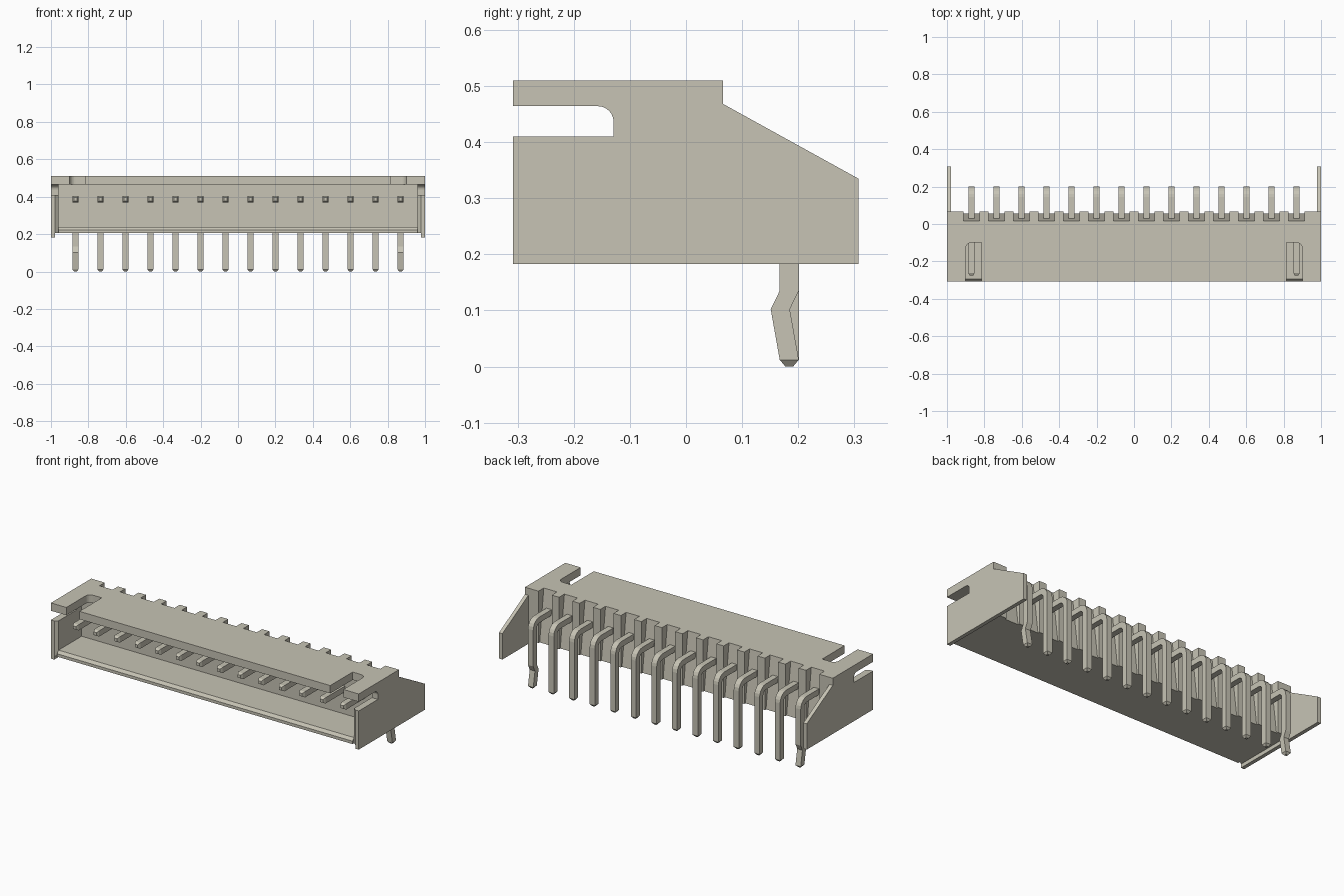
import bpy, bmesh, math
from mathutils import Vector

cube = bpy.data.objects.get("Cube")
if cube:
    bpy.data.objects.remove(cube, do_unlink=True)

mat = bpy.data.materials.new("warm_ivory_grey")
mat.use_nodes = True
COLOUR = (0.57, 0.55, 0.46, 1)
mat.diffuse_color = COLOUR
mat.node_tree.nodes["Principled BSDF"].inputs["Base Color"].default_value = COLOUR


def finish(name, bm):
    bmesh.ops.recalc_face_normals(bm, faces=bm.faces)
    mesh = bpy.data.meshes.new(name)
    bm.to_mesh(mesh)
    bm.free()
    mesh.materials.append(mat)
    obj = bpy.data.objects.new(name, mesh)
    bpy.context.collection.objects.link(obj)
    return obj


def prism(name, outline, lo, hi, axis="x", tweak=None):
    """Extrude a (y, z) outline along x, or an (x, y) outline along z."""
    bm = bmesh.new()
    point = (lambda p: (lo, *p)) if axis == "x" else (lambda p: (*p, lo))
    face = bm.faces.new([bm.verts.new(point(p)) for p in outline])
    step = Vector((hi - lo, 0, 0) if axis == "x" else (0, 0, hi - lo))
    out = bmesh.ops.extrude_face_region(bm, geom=[face])
    bmesh.ops.translate(bm, vec=step, verts=[v for v in out["geom"] if isinstance(v, bmesh.types.BMVert)])
    if tweak:
        for v in bm.verts:
            tweak(v.co)
    return finish(name, bm)


def arc(cx, cy, r, start, end, n=6):
    angles = [math.radians(start + (end - start) * i / n) for i in range(n + 1)]
    return [(cx + r * math.cos(a), cy + r * math.sin(a)) for a in angles]


FRONT, BACK, TOP, FLOOR = -0.308, 0.066, 0.51, 0.205
INNER, FLANGE = 0.96, 0.978
PITCH, COUNT, NOTCH = 0.1337, 14, 0.043
pin_x = [(i - (COUNT - 1) / 2) * PITCH for i in range(COUNT)]

# Side walls with an open slot, and thin flanges that run on behind
slot = [(FRONT, 0.41), (-0.129, 0.41)] + arc(-0.157, 0.436, 0.028, 0, 90) + [(FRONT, 0.464)]
wall = [(FRONT, FLOOR)] + slot + [(FRONT, TOP), (BACK, TOP), (BACK, FLOOR)]
flange = [(FRONT, 0.183)] + slot + [(FRONT, TOP), (BACK, TOP), (BACK, 0.468), (0.307, 0.335), (0.307, 0.183)]


def chamfer(co):
    if abs(abs(co.x) - INNER) < 0.001 and co.y < -0.3 and co.z < 0.42:
        co.y += 0.014


for side, s in (("left", 1), ("right", -1)):
    prism(side + "_wall", wall, s * INNER, s * FLANGE, tweak=chamfer)
    prism(side + "_flange", flange, s * FLANGE, s)

# Floor with a chamfered front lip
prism("floor", [(FRONT, FLOOR), (-0.08, FLOOR), (-0.08, 0.238), (FRONT + 0.014, 0.238), (FRONT, 0.222)],
      -INNER, INNER)

# Top plate with two open slots
half = [(0.815, FRONT), (0.815, -0.1)] + arc(0.87, -0.13, 0.03, 90, 0) + [(0.9, FRONT), (INNER, FRONT), (INNER, -0.08)]
prism("top_plate", half + [(-x, y) for x, y in reversed(half)], 0.464, TOP, axis="z")

# Back wall, sloped inside the notches, with ribs between the pins
prism("back_wall", [(-0.08, FLOOR), (0.055, FLOOR), (0.017, TOP), (-0.08, TOP)], -INNER, INNER)
edges = [-INNER] + [x + d for x in pin_x for d in (-NOTCH, NOTCH)] + [INNER]
for lo, hi in zip(edges[::2], edges[1::2]):
    prism("rib", [(0.017, FLOOR), (BACK, FLOOR), (BACK, TOP), (0.017, TOP)], lo, hi)


# Bent square pins; the outer two have a retaining kink
def pin(x, kinked):
    h, y, z, r = 0.017, 0.184, 0.387, 0.04
    stations = [(-0.276, z, 0, 0.009), (-0.262, z, 0, h)]
    for i in range(6):
        a = math.radians(18 * i)
        stations.append((y - r + r * math.sin(a), z - r + r * math.cos(a), a, h))
    down = math.pi / 2
    if kinked:
        stations += [(y, 0.135, down, h), (y - 0.016, 0.102, down, h)]
    stations += [(y, 0.012, down, h), (y, 0, down, 0.007)]
    bm = bmesh.new()
    rings = []
    for py, pz, a, w in stations:
        ny, nz = math.sin(a) * w, math.cos(a) * w
        rings.append([bm.verts.new((x + sx * w, py + sn * ny, pz + sn * nz))
                      for sx, sn in ((-1, -1), (1, -1), (1, 1), (-1, 1))])
    for a, b in zip(rings, rings[1:]):
        for i in range(4):
            j = (i + 1) % 4
            bm.faces.new((a[i], a[j], b[j], b[i]))
    bm.faces.new(rings[0])
    bm.faces.new(rings[-1])
    finish("pin", bm)


for i, x in enumerate(pin_x):
    pin(x, i in (0, COUNT - 1))
